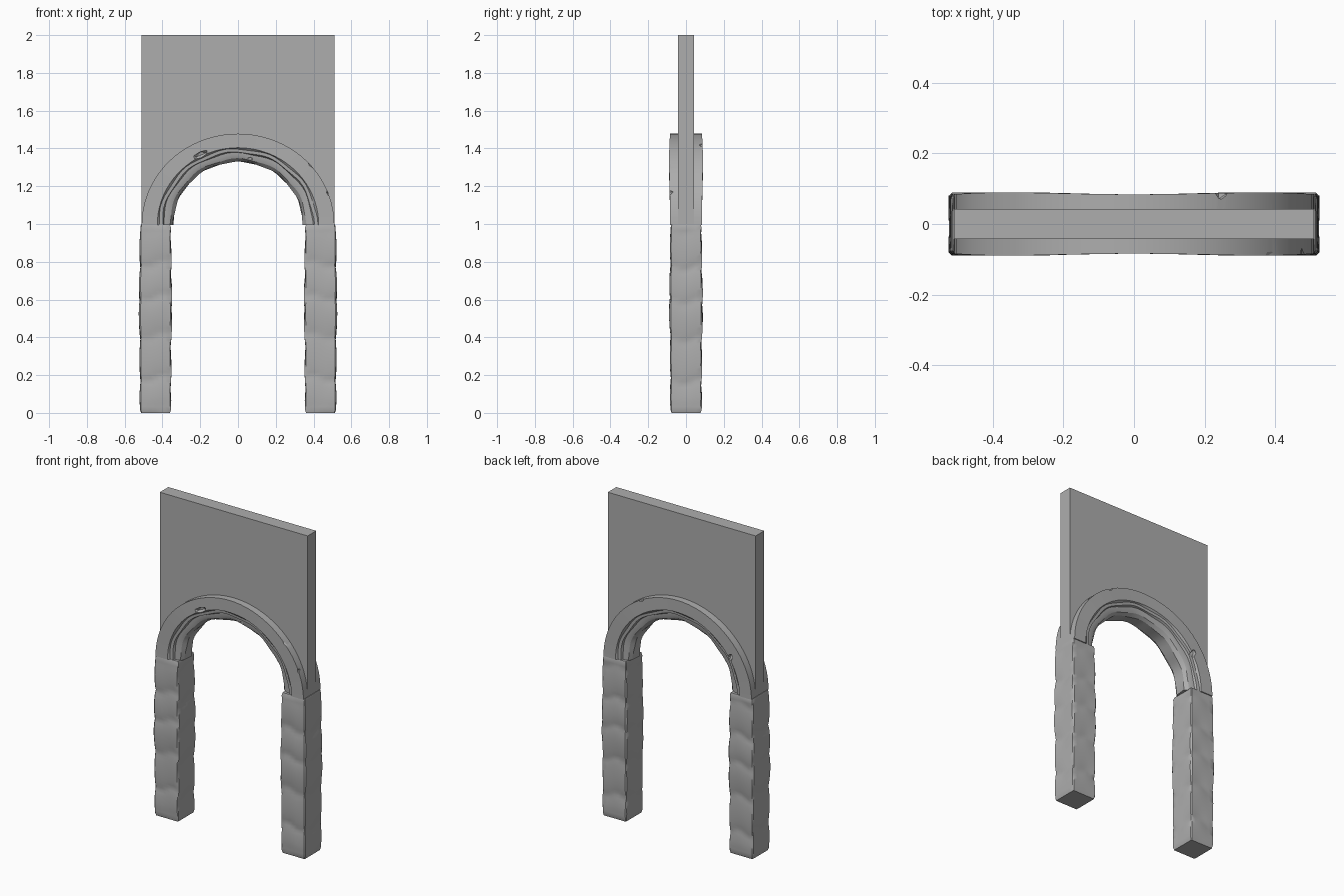
import bpy, bmesh, math, random
from mathutils import Vector, Euler

random.seed(4)
if "Cube" in bpy.data.objects:
    bpy.data.objects.remove(bpy.data.objects["Cube"], do_unlink=True)

stone = bpy.data.materials.new("grey_stone")
stone.use_nodes = True
stone.diffuse_color = (0.42, 0.42, 0.42, 1)
stone.node_tree.nodes["Principled BSDF"].inputs["Base Color"].default_value = stone.diffuse_color


def finish(name, bm, angle=None):
    """Turn a bmesh into a named stone object."""
    bmesh.ops.recalc_face_normals(bm, faces=bm.faces)
    mesh = bpy.data.meshes.new(name)
    bm.to_mesh(mesh)
    bm.free()
    mesh.materials.append(stone)
    ob = bpy.data.objects.new(name, mesh)
    bpy.context.collection.objects.link(ob)
    bpy.ops.object.select_all(action='DESELECT')
    ob.select_set(True)
    bpy.context.view_layer.objects.active = ob
    if angle:
        bpy.ops.object.shade_smooth_by_angle(angle=math.radians(angle))
    return ob


def loft(rings):
    """Skin closed rings of points and cap both ends."""
    bm = bmesh.new()
    rows = [[bm.verts.new(p) for p in ring] for ring in rings]
    n = len(rows[0])
    for a, b in zip(rows, rows[1:]):
        for i in range(n):
            j = (i + 1) % n
            bm.faces.new((a[i], a[j], b[j], b[i]))
    bm.faces.new(rows[0])
    bm.faces.new(rows[-1])
    return bm


# Wall panel with an arched opening, hidden inside the arch moulding
bm = bmesh.new()
outline = [(0.51, 1.0), (0.51, 2.0), (-0.51, 2.0), (-0.51, 1.0)]
for i in range(33):
    a = math.pi * (1 - i / 32)
    outline.append((0.43 * math.cos(a), 1 + 0.41 * math.sin(a)))
face = bm.faces.new([bm.verts.new((x, -0.042, z)) for x, z in outline])
ext = bmesh.ops.extrude_face_region(bm, geom=[face])
moved = [v for v in ext["geom"] if isinstance(v, bmesh.types.BMVert)]
bmesh.ops.translate(bm, verts=moved, vec=(0, 0.084, 0))
finish("wall_panel", bm)

# Arch: stepped moulding swept along half an ellipse
half = [(0.0, 0.035), (0.1, 0.056), (0.2, 0.062), (0.31, 0.064),
        (0.34, 0.076), (0.45, 0.078), (0.5, 0.088), (1.0, 0.088)]
profile = [(t, -y) for t, y in half] + [(t, y) for t, y in reversed(half)]
STEPS = 40
rings = []
for k in range(STEPS + 1):
    a = math.pi * k / STEPS
    c, s = math.cos(a), math.sin(a)
    ring = []
    for t, y in profile:
        wear = 0.004 * math.sin(11 * a + 5 * y / 0.08) if t < 0.5 else 0
        ra = 0.345 + 0.165 * t + wear
        rb = 0.33 + 0.148 * t + wear
        depth = y * (0.985 + 0.03 * math.cos(4 * a) * -1)
        ring.append((ra * c, depth, 0.995 + rb * s + 0.005 * s))
    rings.append(ring)
arch = finish("arch_moulding", loft(rings))

# Chips knocked out of the arch edges: position, size, turn
chips = [((0.39, -0.095, 1.32), (0.06, 0.05, 0.03), 0.9),
         ((0.485, -0.095, 1.17), (0.03, 0.05, 0.04), 0.4),
         ((-0.2, -0.09, 1.365), (0.08, 0.035, 0.03), -0.45),
         ((0.06, -0.07, 1.345), (0.05, 0.03, 0.02), 0.2),
         ((0.25, 0.095, 1.425), (0.04, 0.05, 0.04), 0.5),
         ((-0.36, 0.09, 1.21), (0.03, 0.035, 0.09), -0.5)]
bm = bmesh.new()
for pos, size, turn in chips:
    made = bmesh.ops.create_icosphere(bm, subdivisions=1, radius=0.6)["verts"]
    rot = Euler((0.3, turn, 0.2)).to_matrix()
    for v in made:
        v.co = Vector(pos) + rot @ Vector([c * d for c, d in zip(v.co, size)])
cutter = finish("chip_cutter", bm)
cutter.hide_render = True
mod = arch.modifiers.new("chips", 'BOOLEAN')
mod.operation = 'DIFFERENCE'
mod.solver = 'EXACT'
mod.object = cutter
bpy.ops.object.select_all(action='DESELECT')
arch.select_set(True)
bpy.context.view_layer.objects.active = arch
bpy.ops.object.modifier_apply(modifier="chips")
bpy.data.objects.remove(cutter, do_unlink=True)
bpy.ops.object.shade_smooth_by_angle(angle=math.radians(22))


# Pillars: square columns with worn, bulging sides
def bulge(z, t, side):
    """Outward offset of a side at height z and sideways position t."""
    w = z + 0.018 * math.sin(3 * t + side * 2) + 0.02 * side
    lobes = abs(math.sin(math.pi * w / 0.2 + 0.25 * math.sin(9 * w))) ** 0.6
    belly = math.exp(-((z - 0.57) / 0.16) ** 2)
    return 0.009 * lobes - 0.006 + 0.005 * belly


def pillar(name, sign):
    HX, HY, SEG, LEVELS = 0.081, 0.082, 6, 60
    rings = []
    for k in range(LEVELS + 1):
        z = 0.998 * k / LEVELS
        rim = 0.005 if k in (0, LEVELS) else 0
        ring = []
        for side in range(4):
            nx, ny = [(0, -1), (1, 0), (0, 1), (-1, 0)][side]
            for i in range(SEG + 1):
                t = (2 * i / SEG - 1) * 0.94
                # ease offsets away towards the flat ends
                d = bulge(z, t, side) * min(1, 12 * z + 0.2, 12 * (1 - z) + 0.2) - rim
                u, v = nx - ny * t, ny + nx * t
                edge = 0.4 * d * t
                x = u * HX + nx * d - ny * edge
                y = v * HY + ny * d + nx * edge
                ring.append((sign * (0.437 + x), y, z))
        rings.append(ring)
    return finish(name, loft(rings), 32)


pillar("left_pillar", 1)
pillar("right_pillar", -1)
